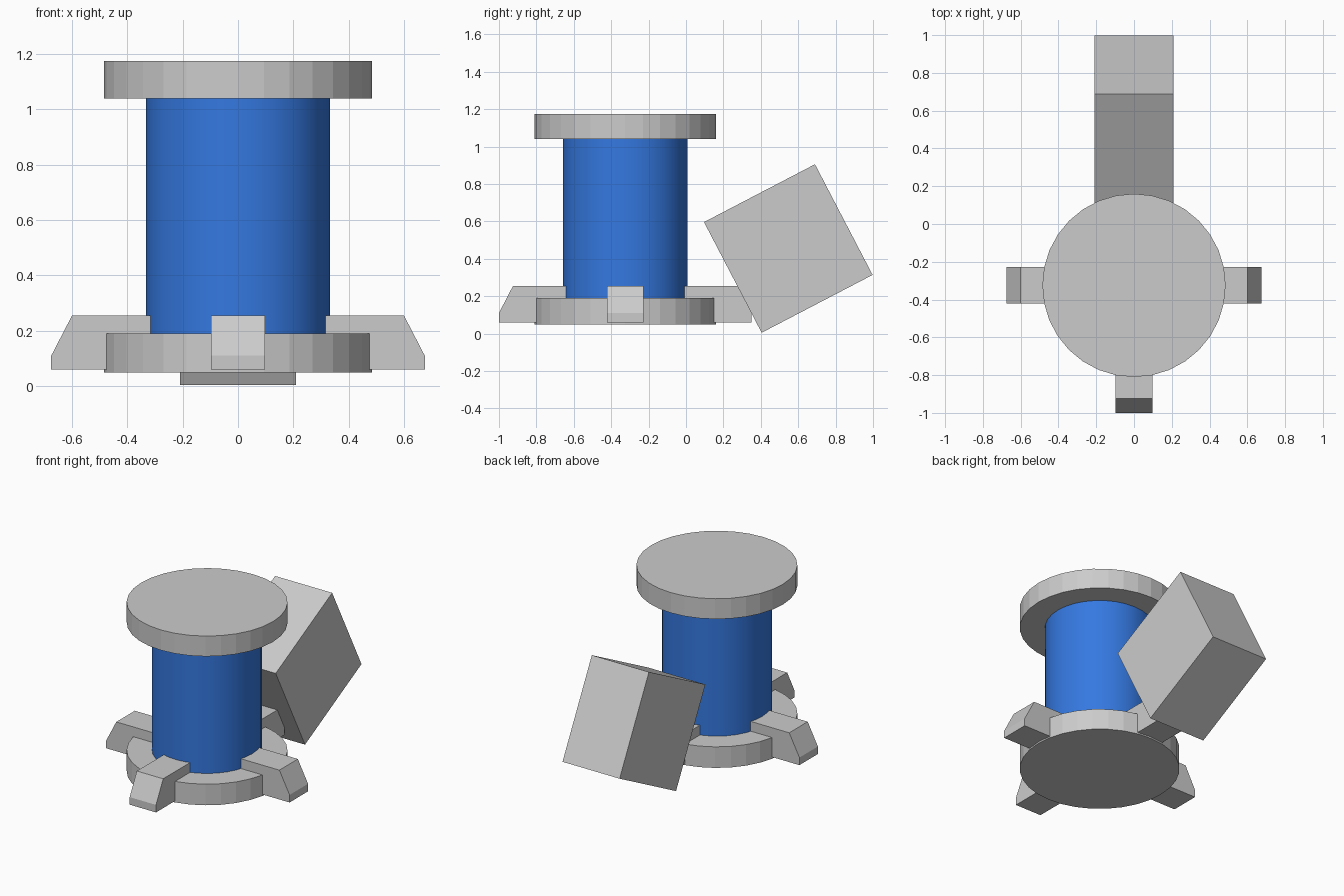
import bpy, bmesh
from math import radians, atan2
from mathutils import Matrix, Vector

if "Cube" in bpy.data.objects:
    bpy.data.objects.remove(bpy.data.objects["Cube"])

AXIS_Y = -0.325  # y position of the drum axis


def add_object(name, bm):
    mesh = bpy.data.meshes.new(name)
    bmesh.ops.recalc_face_normals(bm, faces=bm.faces)
    bm.to_mesh(mesh)
    bm.free()
    obj = bpy.data.objects.new(name, mesh)
    bpy.context.collection.objects.link(obj)
    return obj


def cylinder(name, radius, z0, z1, sides=32):
    bpy.ops.mesh.primitive_cylinder_add(vertices=sides, radius=radius, depth=z1 - z0,
                                        location=(0, AXIS_Y, (z0 + z1) / 2))
    obj = bpy.context.object
    obj.name = name
    return obj


def foot(name, angle):
    # side profile (outward distance, height), extruded to the foot width
    profile = [(0.28, 0.06), (0.675, 0.06), (0.675, 0.11), (0.60, 0.255), (0.28, 0.255)]
    bm = bmesh.new()
    face = bm.faces.new([bm.verts.new((r, -0.097, z)) for r, z in profile])
    side = bmesh.ops.extrude_face_region(bm, geom=[face])["geom"]
    bmesh.ops.translate(bm, vec=(0, 0.194, 0),
                        verts=[g for g in side if isinstance(g, bmesh.types.BMVert)])
    bmesh.ops.transform(bm, verts=bm.verts,
                        matrix=Matrix.Translation((0, AXIS_Y, 0)) @ Matrix.Rotation(angle, 4, 'Z'))
    return add_object(name, bm)


# Flat-shaded end discs
cylinder("bottom_disc", 0.485, 0.05, 0.19)
cylinder("top_disc", 0.485, 1.04, 1.175)

# Smooth blue drum between the discs
drum = cylinder("drum", 0.332, 0.18, 1.05)
bpy.ops.object.shade_smooth_by_angle(angle=radians(30))
blue = bpy.data.materials.new("blue")
blue.diffuse_color = (0.035, 0.19, 0.75, 1)
blue.use_nodes = True
blue.node_tree.nodes["Principled BSDF"].inputs["Base Color"].default_value = blue.diffuse_color
drum.data.materials.append(blue)

# Four feet around the base
for i, side in enumerate(("right", "back", "left", "front")):
    foot(side + "_foot", radians(90 * i))

# Tilted block resting on one edge behind the drum
bpy.ops.mesh.primitive_cube_add(size=1, location=(0, 0.547, 0.455),
                                rotation=(atan2(0.31, 0.595), 0, 0))
block = bpy.context.object
block.name = "tilted_block"
block.scale = (0.42, 0.669, 0.667)
